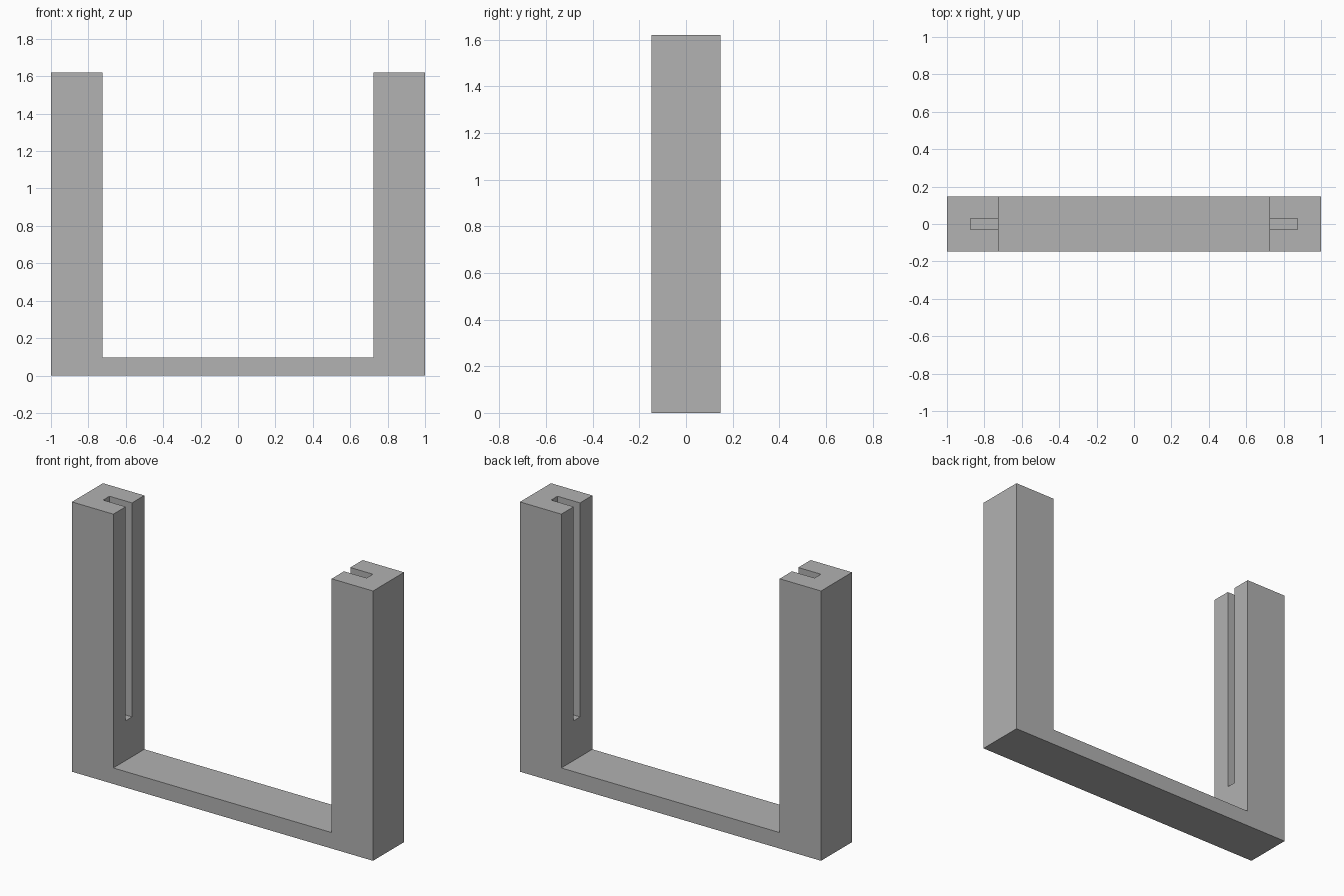
import bpy
import bmesh
from mathutils import Matrix

cube = bpy.data.objects.get("Cube")
if cube:
    bpy.data.objects.remove(cube, do_unlink=True)

HALF_DEPTH = 0.147
HEIGHT = 1.62
POST_INNER = 0.725
BASE_TOP = 0.096
SLOT_END = 0.875
SLOT_BOTTOM = 0.335
SLOT_WIDTH = 0.06

grey = bpy.data.materials.new("plain grey")
grey.use_nodes = True
colour = (0.445, 0.445, 0.445, 1)
grey.diffuse_color = colour
grey.node_tree.nodes["Principled BSDF"].inputs["Base Color"].default_value = colour


def add_object(name, bm):
    mesh = bpy.data.meshes.new(name)
    bm.to_mesh(mesh)
    bm.free()
    mesh.materials.append(grey)
    obj = bpy.data.objects.new(name, mesh)
    bpy.context.collection.objects.link(obj)
    return obj


# U-shaped frame: half profile mirrored, then extruded front to back
half = [(1, 0), (1, HEIGHT), (POST_INNER, HEIGHT), (POST_INNER, BASE_TOP)]
profile = half + [(-x, z) for x, z in reversed(half)]
bm = bmesh.new()
face = bm.faces.new([bm.verts.new((x, -HALF_DEPTH, z)) for x, z in profile])
extruded = bmesh.ops.extrude_face_region(bm, geom=[face], use_keep_orig=True)
back = [v for v in extruded["geom"] if isinstance(v, bmesh.types.BMVert)]
bmesh.ops.translate(bm, verts=back, vec=(0, 2 * HALF_DEPTH, 0))
bmesh.ops.recalc_face_normals(bm, faces=bm.faces)
frame = add_object("slotted_frame", bm)

# Panel slots: one box overshooting the open top and inner side of each post
overshoot = 0.1
x_start, z_end = POST_INNER - overshoot, HEIGHT + overshoot
bm = bmesh.new()
for side in (-1, 1):
    centre = Matrix.Translation((side * (x_start + SLOT_END) / 2, 0, (SLOT_BOTTOM + z_end) / 2))
    size = Matrix.Diagonal((SLOT_END - x_start, SLOT_WIDTH, z_end - SLOT_BOTTOM, 1))
    bmesh.ops.create_cube(bm, size=1, matrix=centre @ size)
cutter = add_object("slot_cutter", bm)
cutter.hide_render = True

cut = frame.modifiers.new("slots", 'BOOLEAN')
cut.operation = 'DIFFERENCE'
cut.solver = 'EXACT'
cut.object = cutter
bpy.context.view_layer.objects.active = frame
frame.select_set(True)
bpy.ops.object.modifier_apply(modifier=cut.name)
bpy.data.objects.remove(cutter, do_unlink=True)
